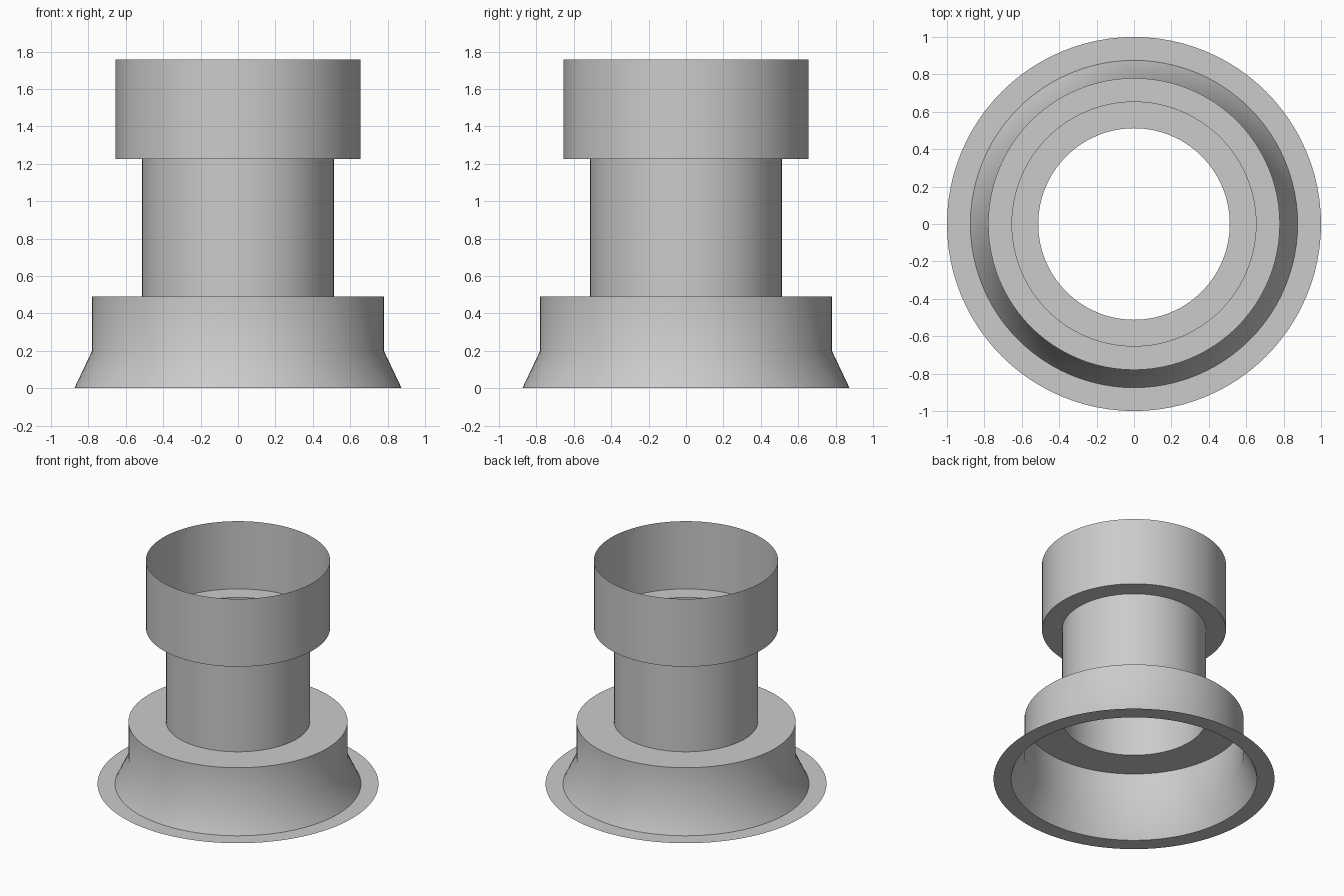
import bpy
import bmesh
from math import tau, radians
from mathutils import Matrix

cube = bpy.data.objects.get("Cube")
if cube:
    bpy.data.objects.remove(cube, do_unlink=True)

SEGMENTS = 96

# Plain grey for the whole fitting
grey = bpy.data.materials.new("light grey")
grey.use_nodes = True
colour = (0.6, 0.6, 0.6, 1)
grey.diffuse_color = colour
grey.node_tree.nodes["Principled BSDF"].inputs["Base Color"].default_value = colour

# Half profile of the thin sheet, from brim to rim: (radius, height)
profile = [
    (1.0, 0), (0.875, 0),          # flat brim
    (0.78, 0.2), (0.78, 0.49),     # flared skirt and base wall
    (0.512, 0.49), (0.512, 1.225),   # lower shoulder and neck
    (0.655, 1.225), (0.655, 1.757),  # upper ledge and open collar
]

# Spin the profile into one open shell
bm = bmesh.new()
verts = [bm.verts.new((r, 0, z)) for r, z in profile]
edges = [bm.edges.new(pair) for pair in zip(verts, verts[1:])]
bmesh.ops.spin(bm, geom=verts + edges, cent=(0, 0, 0), axis=(0, 0, 1),
               angle=tau, steps=SEGMENTS, use_merge=True)
bmesh.ops.remove_doubles(bm, verts=bm.verts, dist=0.0001)
bm.normal_update()

# Face the shell outwards, judged by the brim facing up
brim = min(bm.faces, key=lambda f: f.calc_center_median().z)
if brim.normal.z < 0:
    bmesh.ops.reverse_faces(bm, faces=bm.faces)

mesh = bpy.data.meshes.new("flanged_collar")
bm.to_mesh(mesh)
bm.free()
mesh.materials.append(grey)
collar = bpy.data.objects.new("flanged_collar", mesh)
bpy.context.collection.objects.link(collar)

# Smooth round walls with crisp corners
bpy.ops.object.select_all(action="DESELECT")
collar.select_set(True)
bpy.context.view_layer.objects.active = collar
bpy.ops.object.shade_smooth_by_angle(angle=radians(30))
